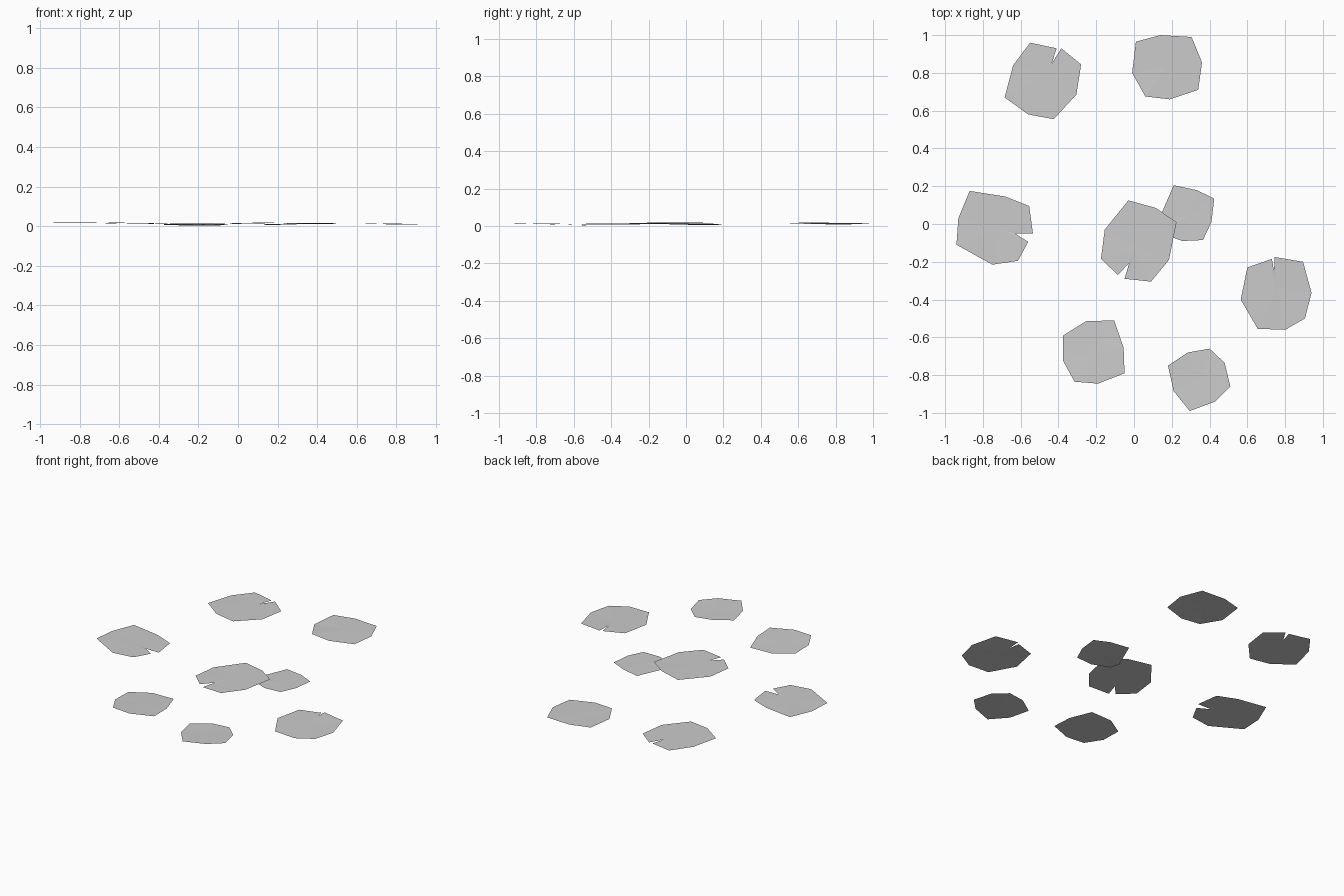
import bpy
import bmesh
import random

random.seed(4)


def lily_pad(name, outline, z, tilt=(0, 0)):
    """Single-sheet floating leaf: clockwise outline fanned around its centre."""
    cx = sum(p[0] for p in outline) / len(outline)
    cy = sum(p[1] for p in outline) / len(outline)
    bm = bmesh.new()
    centre = bm.verts.new((cx, cy, z))
    rim = []
    for x, y in outline:
        h = z + tilt[0] * (x - cx) + tilt[1] * (y - cy) + random.uniform(-.002, .002)
        rim.append(bm.verts.new((x, y, max(0, h))))
    for a, b in zip(rim, rim[1:] + rim[:1]):
        bm.faces.new((centre, b, a))
    mesh = bpy.data.meshes.new(name)
    bm.to_mesh(mesh)
    bm.free()
    bpy.context.collection.objects.link(bpy.data.objects.new(name, mesh))


# Notched pads
lily_pad("pad_back_left", [
    (-.55, .96), (-.41, .93), (-.435, .85), (-.385, .93), (-.28, .845),
    (-.305, .685), (-.425, .555), (-.56, .58), (-.685, .67), (-.64, .84)],
    .014, (-.02, 0))
lily_pad("pad_left", [
    (-.87, .175), (-.68, .145), (-.555, .095), (-.535, -.05), (-.63, -.05),
    (-.56, -.095), (-.615, -.195), (-.75, -.215), (-.94, -.11), (-.93, .03)],
    .016, (-.008, 0))
lily_pad("pad_centre", [
    (-.03, .125), (.115, .085), (.225, .01), (.185, -.19), (.09, -.305),
    (-.05, -.29), (-.025, -.205), (-.085, -.27), (-.175, -.185), (-.155, -.03)],
    .014, (.015, .01))
lily_pad("pad_right", [
    (.60, -.23), (.73, -.185), (.74, -.27), (.745, -.175), (.895, -.2),
    (.94, -.365), (.905, -.5), (.8, -.56), (.655, -.555), (.565, -.4)],
    .011, (-.015, .01))

# Whole pads
lily_pad("pad_back", [
    (.01, .965), (.14, 1), (.305, .99), (.36, .855), (.34, .71),
    (.19, .66), (.06, .675), (-.01, .8)], .014, (-.01, 0))
lily_pad("pad_centre_small", [
    (.21, .205), (.33, .18), (.425, .135), (.41, .01), (.365, -.085),
    (.255, -.09), (.14, -.045), (.13, .02)], .010, (.015, 0))
lily_pad("pad_front_left", [
    (-.255, -.515), (-.105, -.51), (-.055, -.655), (-.05, -.79), (-.19, -.845),
    (-.315, -.835), (-.375, -.725), (-.375, -.59)], .009, (0, -.03))
lily_pad("pad_front_right", [
    (.285, -.68), (.40, -.66), (.48, -.735), (.51, -.86), (.43, -.94),
    (.295, -.99), (.21, -.885), (.18, -.75)], .014, (0, -.015))
